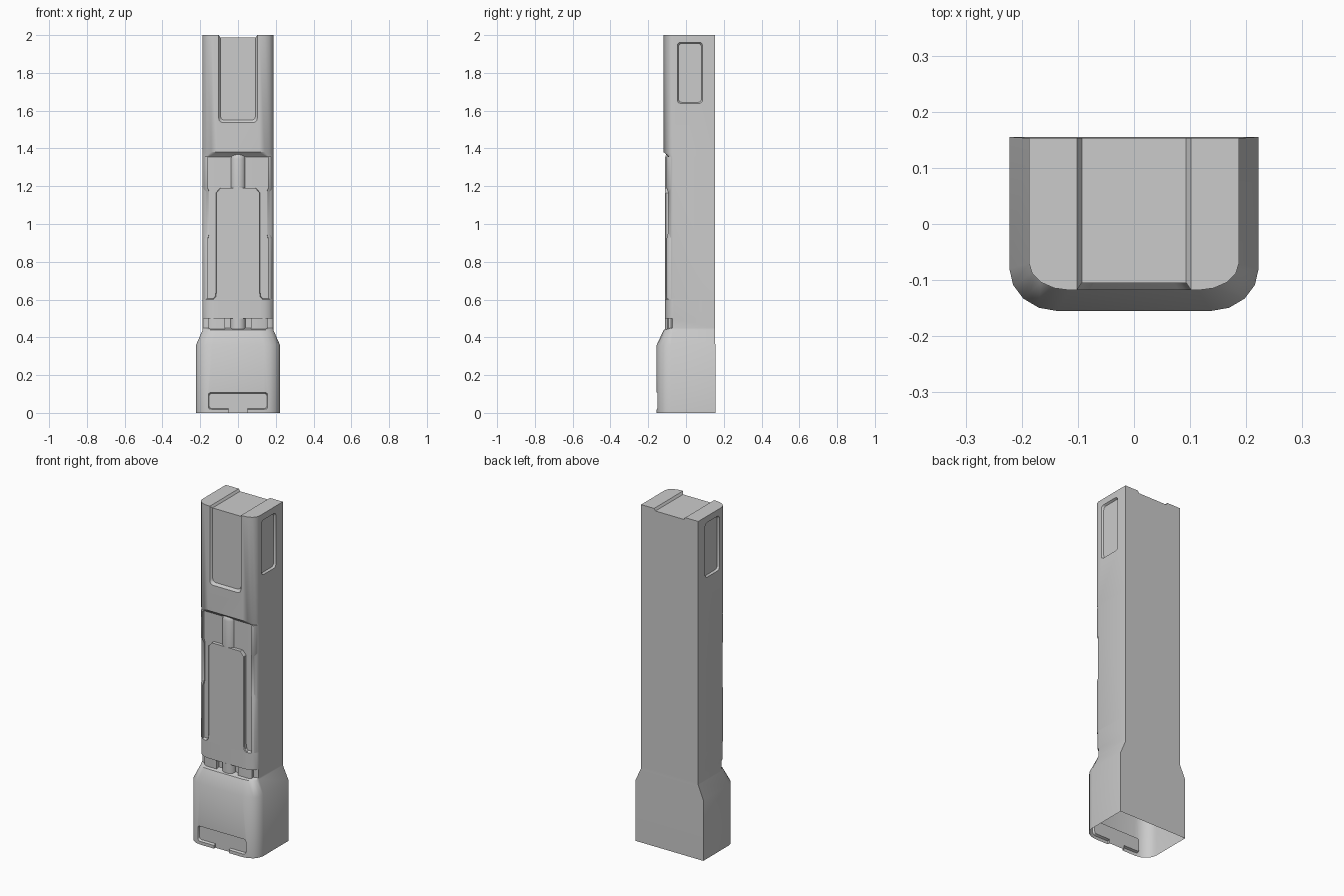
import bpy, bmesh, math

if "Cube" in bpy.data.objects:
    bpy.data.objects.remove(bpy.data.objects["Cube"])


def loft(name, rings):
    """Closed solid skinned through rings with equal point counts."""
    bm = bmesh.new()
    vs = [[bm.verts.new(p) for p in r] for r in rings]
    n = len(rings[0])
    for a, b in zip(vs, vs[1:]):
        for i in range(n):
            j = (i + 1) % n
            bm.faces.new((a[i], a[j], b[j], b[i]))
    bm.faces.new(vs[0])
    bm.faces.new(vs[-1])
    bmesh.ops.recalc_face_normals(bm, faces=bm.faces)
    me = bpy.data.meshes.new(name)
    bm.to_mesh(me)
    bm.free()
    ob = bpy.data.objects.new(name, me)
    bpy.context.collection.objects.link(ob)
    return ob


def smooth(ob):
    bpy.ops.object.select_all(action='DESELECT')
    ob.select_set(True)
    bpy.context.view_layer.objects.active = ob
    bpy.ops.object.shade_smooth_by_angle(angle=math.radians(30))


def section(z, hw, front, rx, ry, back):
    """Flat-backed outline with two rounded front corners."""
    half = [(hw, back)]
    for i in range(5):
        t = math.radians(90 * i / 4)
        half.append((hw - rx + rx * math.cos(t), front + ry - ry * math.sin(t)))
    pts = half + [(-x, y) for x, y in reversed(half)]
    return [(x, y, z) for x, y in pts]


def rounded(hw, z0, z1, r, n=3):
    """Rounded rectangle in a plane, as (u, v) points."""
    pts = []
    for cx, cz, a in ((hw - r, z1 - r, 0), (-hw + r, z1 - r, 90),
                      (-hw + r, z0 + r, 180), (hw - r, z0 + r, 270)):
        for i in range(n + 1):
            t = math.radians(a + 90 * i / n)
            pts.append((cx + r * math.cos(t), cz + r * math.sin(t)))
    return pts


# Main column: base, flare, waist, recessed middle and upper block
BASE = (0.222, -0.155, 0.085, 0.075, 0.155)
TOP = (0.187, -0.118, 0.073, 0.048, 0.153)
GAP = (0.187, -0.08, 0.03, 0.015, 0.153)
BLOCK = (0.187, -0.11, 0.073, 0.045, 0.153)
MID = (0.187, -0.09, 0.03, 0.022, 0.153)
column = loft("column", [section(z, *p) for z, p in (
    (0, BASE), (0.36, BASE), (0.44, TOP), (0.45, GAP), (0.499, GAP), (0.5, BLOCK),
    (0.6, BLOCK), (0.606, MID), (1.355, MID), (1.38, TOP), (2, TOP))])


def cut(cutter):
    cutter.hide_render = True
    m = column.modifiers.new("cut", 'BOOLEAN')
    m.operation, m.solver, m.object = 'DIFFERENCE', 'EXACT', cutter
    bpy.context.view_layer.objects.active = column
    bpy.ops.object.modifier_apply(modifier=m.name)
    bpy.data.objects.remove(cutter)


# Front panel groove with sloped walls
cut(loft("front_groove_cutter", [
    [(x, y, z) for x, z in rounded(hw, z0, 2.2, 0.022)]
    for y, hw, z0 in ((-0.2, 0.102, 1.537), (-0.118, 0.102, 1.537), (-0.105, 0.093, 1.55))]))
# Groove running over the top
cut(loft("top_groove_cutter", [
    [(-0.093, y, 1.987), (0.093, y, 1.987), (0.102, y, 2.0), (0.102, y, 2.1),
     (-0.102, y, 2.1), (-0.102, y, 2.0)] for y in (-0.3, 0.3)]))
# Side windows
for s in (-1, 1):
    cut(loft("side_window_cutter", [
        [(s * x, 0.021 + u, v) for u, v in rounded(hw, 1.8 - hz, 1.8 + hz, 0.018)]
        for x, hw, hz in ((0.25, 0.067, 0.162), (0.187, 0.067, 0.162), (0.175, 0.061, 0.156))]))
# Base slot and its opening to the floor
cut(loft("base_slot_cutter", [
    [(x, y, z) for x, z in rounded(hw, z0, z1, 0.012)]
    for y, hw, z0, z1 in ((-0.2, 0.159, 0.019, 0.108), (-0.155, 0.159, 0.019, 0.108),
                          (-0.141, 0.153, 0.024, 0.102))]))
cut(loft("base_notch_cutter", [
    [(-0.05, y, -0.1), (0.05, y, -0.1), (0.05, y, 0.05), (-0.05, y, 0.05)]
    for y in (-0.2, -0.141)]))

# Open underside
bm = bmesh.new()
bm.from_mesh(column.data)
under = [f for f in bm.faces if all(v.co.z < 0.001 for v in f.verts)]
bmesh.ops.delete(bm, geom=under, context='FACES')
bm.to_mesh(column.data)
bm.free()
smooth(column)

# Central raised panel
half = [(0.135, 0.6), (0.121, 0.615), (0.117, 0.64), (0.117, 1.165), (0.095, 1.19)]
outline = half + [(-x, z) for x, z in reversed(half)]
smooth(loft("center_panel", [[(x * k, y, z) for x, z in outline]
                             for y, k in ((-0.08, 1), (-0.107, 1), (-0.111, 0.97))]))

# Wavy side rails
rail = [(0.158, -0.08), (0.16, -0.103), (0.172, -0.098), (0.181, -0.086), (0.184, -0.072), (0.17, -0.06)]
for s, side in ((-1, "left"), (1, "right")):
    smooth(loft(side + "_rail", [
        [(s * (x - d), y + d, z) for x, y in rail]
        for z, d in ((0.603, 0), (0.92, 0), (0.95, 0.007), (1.17, 0.007), (1.19, 0), (1.357, 0))]))


def pipe(name, rings, cy=-0.078, n=20):
    smooth(loft(name, [[(r * math.cos(2 * math.pi * i / n), cy + 0.85 * r * math.sin(2 * math.pi * i / n), z)
                        for i in range(n)] for z, r in rings]))


# Short pipe above the panel and its continuation in the lower gap
pipe("upper_pipe", ((1.18, 0.04), (1.345, 0.04), (1.362, 0.036), (1.374, 0.025), (1.38, 0.008)))
pipe("lower_pipe", ((0.445, 0.04), (0.501, 0.04)))

# Spacer blocks in the lower gap
for s, side in ((-1, "left"), (1, "right")):
    smooth(loft(side + "_spacer", [
        [(s * x, y, z) for x, y in ((0.07, -0.075), (0.07, -0.1), (0.14, -0.1), (0.155, -0.092), (0.158, -0.075))]
        for z in (0.445, 0.501)]))
